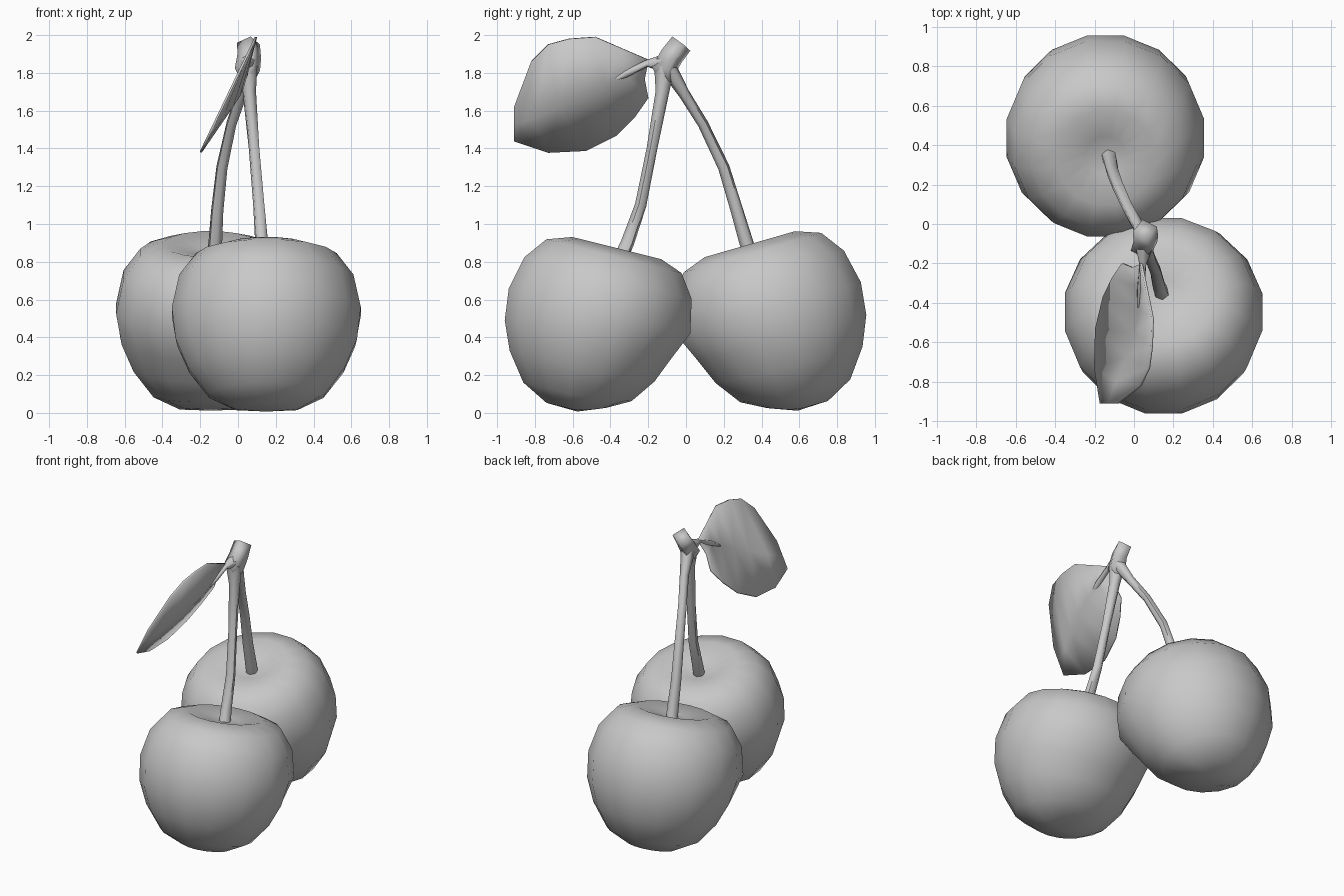
import bpy, bmesh, math
from mathutils import Vector, Matrix

old = bpy.data.objects.get("Cube")
if old:
    bpy.data.objects.remove(old, do_unlink=True)

grey = bpy.data.materials.new("plain_grey")
grey.use_nodes = True
grey.diffuse_color = (0.58, 0.58, 0.58, 1)
bsdf = next(n for n in grey.node_tree.nodes if n.type == 'BSDF_PRINCIPLED')
bsdf.inputs["Base Color"].default_value = grey.diffuse_color
bsdf.inputs["Roughness"].default_value = 0.7


def finish(name, bm, angle=60):
    bmesh.ops.recalc_face_normals(bm, faces=bm.faces)
    mesh = bpy.data.meshes.new(name)
    bm.to_mesh(mesh)
    bm.free()
    mesh.materials.append(grey)
    obj = bpy.data.objects.new(name, mesh)
    bpy.context.collection.objects.link(obj)
    bpy.ops.object.select_all(action='DESELECT')
    obj.select_set(True)
    bpy.context.view_layer.objects.active = obj
    bpy.ops.object.shade_smooth_by_angle(angle=math.radians(angle))
    return obj


def bridge(bm, rings):
    for a, b in zip(rings, rings[1:]):
        n = len(a)
        for i in range(n):
            bm.faces.new((a[i], a[(i + 1) % n], b[(i + 1) % n], b[i]))


def cherry(name, center, tilt, turn, inner, outer, height):
    """Lathed fruit, tilted inward, slimmer on its inner underside."""
    profile = [(0.1, 0.375), (0.25, 0.415), (0.38, 0.37), (0.47, 0.25), (0.51, 0.07),
               (0.49, -0.1), (0.425, -0.25), (0.315, -0.395), (0.17, -0.47)]
    place = (Matrix.Translation(center) @ Matrix.Rotation(turn, 4, 'Z')
             @ Matrix.Rotation(-tilt, 4, 'X') @ Matrix.Diagonal((1, 1, height, 1)))
    bm = bmesh.new()
    sides, rings = 16, []
    for r, z in profile:
        ring = []
        for i in range(sides):
            a = 2 * math.pi * (i + 0.5) / sides
            s = math.sin(a)
            k = 1 - 0.11 * max(0, s) if z < 0 else 1
            depth = inner if s > 0 else outer
            ring.append(bm.verts.new(place @ Vector((
                r * math.cos(a) * k, r * depth * s * k, z * k))))
        rings.append(ring)
    bridge(bm, rings)
    for ring, z in ((rings[0], 0.36), (rings[-1], -0.475)):
        pole = bm.verts.new(place @ Vector((0, 0, z)))
        for i in range(sides):
            bm.faces.new((ring[i], ring[(i + 1) % sides], pole))
    return finish(name, bm, 80)


def tube(name, points, radii, sides=6, spin=0, angle=60):
    """Tapered tube along a path."""
    pts = [Vector(p) for p in points]
    bm = bmesh.new()
    rings = []
    for i, (p, r) in enumerate(zip(pts, radii)):
        d = (pts[min(i + 1, len(pts) - 1)] - pts[max(i - 1, 0)]).normalized()
        u = d.cross(Vector((0.3, 1, 0))).normalized()
        v = d.cross(u)
        turns = [spin + 2 * math.pi * k / sides for k in range(sides)]
        rings.append([bm.verts.new(p + r * (math.cos(a) * u + math.sin(a) * v))
                      for a in turns])
    bridge(bm, rings)
    bm.faces.new(rings[0])
    bm.faces.new(rings[-1])
    return finish(name, bm, angle)


# Two fruits leaning toward each other
cherry("front_cherry", (0.15, -0.46, 0.468), math.radians(14), 0, 0.96, 1.02, 1.0)
cherry("back_cherry", (-0.145, 0.455, 0.482), math.radians(16), math.pi, 1.01, 1.02, 1.03)

# Stems
tube("front_stem",
     [(0.05, -0.115, 1.83), (0.06, -0.125, 1.7), (0.085, -0.18, 1.4),
      (0.11, -0.24, 1.1), (0.125, -0.31, 0.9), (0.14, -0.35, 0.81)],
     [0.055, 0.037, 0.029, 0.031, 0.036, 0.038])
tube("back_stem",
     [(0.05, -0.09, 1.82), (0.02, -0.01, 1.69), (-0.035, 0.09, 1.53),
      (-0.085, 0.2, 1.3), (-0.11, 0.27, 1.07), (-0.12, 0.32, 0.9), (-0.13, 0.35, 0.81)],
     [0.045, 0.03, 0.028, 0.031, 0.034, 0.038, 0.039])

# Squared knot joining the stems
tube("stem_knot",
     [(0.055, -0.1, 1.75), (0.05, -0.115, 1.82), (0.06, -0.075, 1.89), (0.055, -0.025, 1.955)],
     [0.035, 0.07, 0.065, 0.062], sides=4, spin=0.6, angle=95)

# Leaf: upper edge, raised midrib and lower edge as (y, z) rows
upper = [(-0.2, 1.87), (-0.34, 1.93), (-0.48, 1.99), (-0.62, 1.98),
         (-0.73, 1.95), (-0.82, 1.86), (-0.91, 1.62)]
rib = [(-0.2, 1.86), (-0.32, 1.79), (-0.43, 1.74), (-0.55, 1.68),
       (-0.67, 1.62), (-0.8, 1.56), (-0.91, 1.53)]
lower = [(-0.22, 1.77), (-0.2, 1.67), (-0.27, 1.57), (-0.37, 1.47),
         (-0.53, 1.39), (-0.73, 1.38), (-0.91, 1.44)]
rib_lift = [0.01, 0.035, 0.055, 0.06, 0.05, 0.025, 0]
bm = bmesh.new()
rows = []
for line, lifts in ((upper, [0] * 7), (rib, rib_lift), (lower, [0] * 7)):
    rows.append([bm.verts.new((0.1 - 0.48 * (2 - z) + lift, y, z))
                 for (y, z), lift in zip(line, lifts)])
for a, b in zip(rows, rows[1:]):
    for i in range(6):
        bm.faces.new((a[i], a[i + 1], b[i + 1], b[i]))
leaf = finish("leaf", bm)
thick = leaf.modifiers.new("thickness", 'SOLIDIFY')
thick.thickness = 0.012
thick.offset = 0

# Leaf stalk
tube("leaf_stalk",
     [(0.05, -0.13, 1.85), (0.045, -0.21, 1.85), (0.035, -0.32, 1.795), (0.02, -0.42, 1.745)],
     [0.045, 0.018, 0.02, 0.006])
